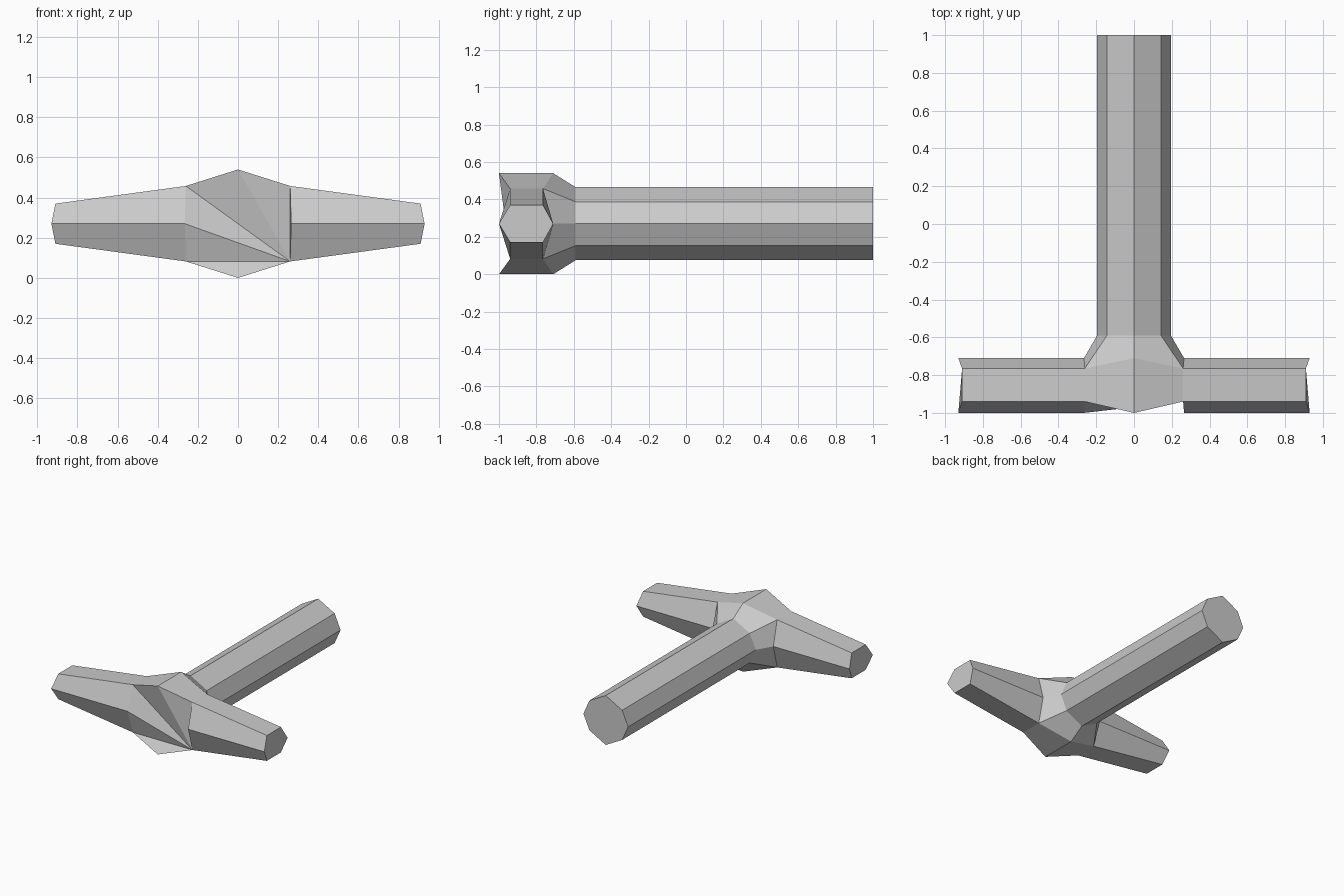
import bpy, bmesh

if "Cube" in bpy.data.objects:
    bpy.data.objects.remove(bpy.data.objects["Cube"])

Z = 0.27  # height of the centre plane


def make(name, rings, cap=None):
    """Skin consecutive closed rings with quads; optionally cap the last ring."""
    bm = bmesh.new()
    loops = [[bm.verts.new(p) for p in r] for r in rings]
    for a, b in zip(loops, loops[1:]):
        n = len(a)
        for i in range(n):
            j = (i + 1) % n
            bm.faces.new((a[i], a[j], b[j], b[i]))
    if cap:
        bm.faces.new(loops[-1])
    bmesh.ops.recalc_face_normals(bm, faces=bm.faces)
    return finish(name, bm)


def finish(name, bm):
    me = bpy.data.meshes.new(name)
    bm.to_mesh(me)
    bm.free()
    ob = bpy.data.objects.new(name, me)
    bpy.context.collection.objects.link(ob)
    return ob


def octagon(y_pole, y_diag, top, dx, dz, side):
    """Eight points round the y axis; diagonal corners may sit at another y."""
    return [(0, y_pole, Z + top), (dx, y_diag, Z + dz), (side, y_pole, Z),
            (dx, y_diag, Z - dz), (0, y_pole, Z - top), (-dx, y_diag, Z - dz),
            (-side, y_pole, Z), (-dx, y_diag, Z + dz)]


front = octagon(-1.0, -0.94, 0.27, 0.26, 0.188, 0.265)
back = octagon(-0.71, -0.765, 0.27, 0.26, 0.188, 0.265)
neck = octagon(-0.59, -0.59, 0.195, 0.143, 0.117, 0.195)
end = octagon(1.0, 1.0, 0.195, 0.143, 0.117, 0.195)

# handle with capped far end
make("handle", [neck, end], cap=True)

# hub: top and bottom plates, fanned front plate, tapered neck
bm = bmesh.new()
f, b, n = [[bm.verts.new(p) for p in r] for r in (front, back, neck)]
for i in range(8):
    j = (i + 1) % 8
    bm.faces.new((b[i], b[j], n[j], n[i]))
    if i in (0, 3, 4, 7):
        bm.faces.new((f[i], f[j], b[j], b[i]))
for k in range(4, 10):
    bm.faces.new((f[3], f[k % 8], f[(k + 1) % 8]))
bmesh.ops.recalc_face_normals(bm, faces=bm.faces)
finish("hub", bm)


# two tapering hexagonal arms
def hexagon(x_flat, x_side, dz):
    return [(x_flat, -0.94, Z + dz), (x_flat, -0.765, Z + dz),
            (x_side, -0.71, Z), (x_flat, -0.765, Z - dz),
            (x_flat, -0.94, Z - dz), (x_side, -1.0, Z)]


for name, s in (("right_arm", 1), ("left_arm", -1)):
    make(name, [hexagon(0.26 * s, 0.265 * s, 0.188),
                hexagon(0.91 * s, 0.93 * s, 0.1)], cap=True)
